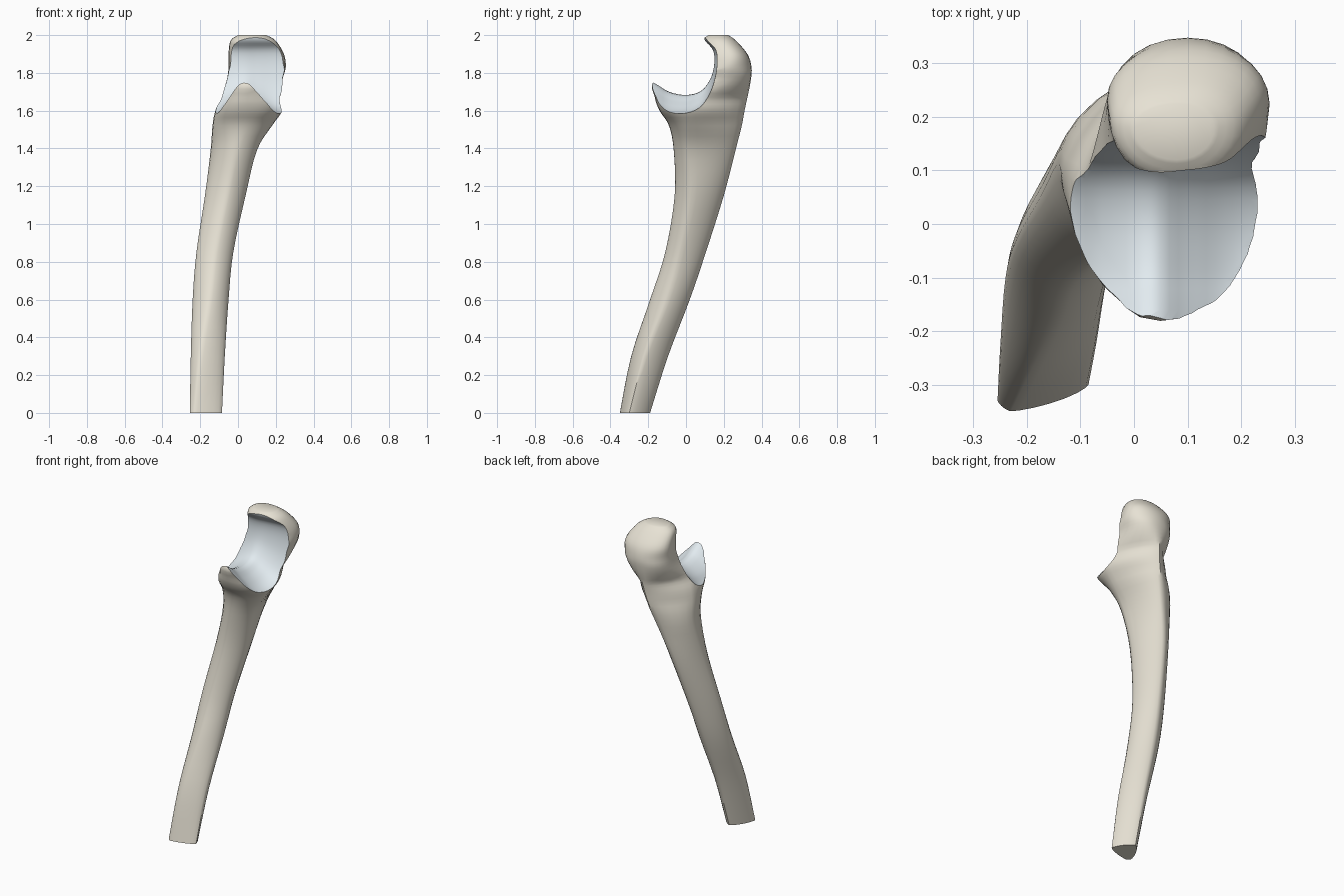
import bpy, bmesh, math

if "Cube" in bpy.data.objects:
    bpy.data.objects.remove(bpy.data.objects["Cube"])


def material(name, rgb):
    m = bpy.data.materials.new(name)
    m.diffuse_color = (*rgb, 1)
    m.use_nodes = True
    m.node_tree.nodes["Principled BSDF"].inputs["Base Color"].default_value = m.diffuse_color
    return m


MATS = [material("bone", (0.80, 0.76, 0.66)), material("cartilage", (0.76, 0.83, 0.87))]


def spline(rows, steps):
    """Catmull-Rom through rows of numbers."""
    out = []
    n = len(rows)
    for i in range(n - 1):
        a, b, c, d = rows[max(i - 1, 0)], rows[i], rows[i + 1], rows[min(i + 2, n - 1)]
        for s in range(steps):
            t = s / steps
            out.append([0.5 * (2 * q + (r - p) * t + (2 * p - 5 * q + 4 * r - u) * t * t
                               + (3 * q - p - 3 * r + u) * t ** 3)
                        for p, q, r, u in zip(a, b, c, d)])
    out.append(list(rows[-1]))
    return out


def loft(name, rings, mat_index):
    bm = bmesh.new()
    vs = [[bm.verts.new(p) for p in ring] for ring in rings]
    n = len(vs[0])
    for a, b in zip(vs, vs[1:]):
        for i in range(n):
            j = (i + 1) % n
            bm.faces.new((a[i], a[j], b[j], b[i]))
    bm.faces.new(vs[0][::-1])
    bm.faces.new(vs[-1])
    bmesh.ops.recalc_face_normals(bm, faces=bm.faces)
    for f in bm.faces:
        f.material_index = mat_index
    me = bpy.data.meshes.new(name)
    bm.to_mesh(me)
    bm.free()
    for m in MATS:
        me.materials.append(m)
    ob = bpy.data.objects.new(name, me)
    bpy.context.collection.objects.link(ob)
    return ob


def section(row, quarter=7):
    """Closed outline through right, back, left and front extremes."""
    z, x0, x1, y0, y1, xf, xb, yl, yr, p = row
    # the back narrows to a ridge where the joint spreads forward
    ridge = max(0, 1 - abs(z - 1.60) / 0.2)
    back = p + (1.4 - p) * min(1, 1.5 * ridge)
    corners = [((x1, yr), (xb, y1)), ((xb, y1), (x0, yl)),
               ((x0, yl), (xf, y0)), ((xf, y0), (x1, yr))]
    pts = []
    for k, (a, b) in enumerate(corners):
        cx, cy = (b[0], a[1]) if k % 2 == 0 else (a[0], b[1])
        # centre of each arc is opposite its outer corner
        e = 2 / (back if k < 2 else p)
        for i in range(quarter):
            t = i / quarter * math.pi / 2
            u, v = math.cos(t) ** e, math.sin(t) ** e
            pts.append((cx + (a[0] - cx) * u + (b[0] - cx) * v,
                        cy + (a[1] - cy) * u + (b[1] - cy) * v, z))
    return pts


# Bone body: z, x min/max, y min/max, x of front/back, y of left/right, roundness
BODY = [
    (0.00, -.255, -.085, -.35, -.19, -.23, -.17, -.33, -.30, 1.4),
    (0.30, -.25, -.07, -.29, -.095, -.20, -.16, -.23, -.22, 1.5),
    (0.60, -.24, -.05, -.19, .02, -.15, -.14, -.10, -.10, 1.6),
    (0.85, -.22, -.025, -.11, .105, -.12, -.11, -.03, -.03, 1.6),
    (1.15, -.175, .04, -.06, .20, -.06, -.06, .05, .03, 1.6),
    (1.39, -.145, .10, -.065, .262, -.01, .01, .11, .02, 1.7),
    (1.52, -.135, .18, -.09, .295, .03, .05, .10, .02, 2.0),
    (1.60, -.12, .235, -.14, .31, .05, .07, .09, .02, 2.5),
    (1.67, -.09, .24, -.165, .325, .05, .08, .08, .03, 2.6),
    (1.76, -.06, .235, -.167, .343, .05, .10, .17, .17, 2.5),
    (1.83, -.05, .253, .03, .347, .06, .10, .22, .22, 2.0),
    (1.90, -.05, .243, .07, .325, .08, .10, .23, .23, 2.1),
    (1.97, -.04, .20, .083, .265, .08, .10, .19, .19, 2.1),
    (2.00, .00, .15, .12, .225, .08, .08, .18, .18, 2.0),
]
bone = loft("forearm_bone", [section(r) for r in spline(BODY, 4)], 0)

# Notch profile from coronoid tip to beak: y, z, sideways drop weight
NOTCH = spline([(-.30, 1.82, 1), (-.16, 1.742, 1), (-.09, 1.70, .9), (0, 1.683, .75),
                (.08, 1.705, .6), (.13, 1.77, .35), (.15, 1.85, .1),
                (.143, 1.92, 0), (.105, 1.965, 0), (.095, 1.985, 0)], 4)
# Saddle shape: x, drop either side of the central ridge
SADDLE = spline([(-.30, .22), (-.13, .14), (-.06, .065), (.03, 0), (.10, .05),
                 (.17, .105), (.24, .13), (.40, .15)], 4)
rings = []
for x, drop in SADDLE:
    ring = [(x, y + 0.12 * drop * (1 - w), z - drop * w) for y, z, w in NOTCH]
    rings.append(ring + [(x, ring[-1][1], 2.3), (x, -.30, 2.3)])
cutter = loft("notch_cutter", rings, 1)
cutter.hide_render = True

# Carve the joint notch, keeping the cartilage colour on the cut
mod = bone.modifiers.new("notch", 'BOOLEAN')
mod.operation = 'DIFFERENCE'
mod.solver = 'EXACT'
mod.object = cutter
bpy.context.view_layer.objects.active = bone
bone.select_set(True)
bpy.ops.object.modifier_apply(modifier=mod.name)
bpy.data.objects.remove(cutter)
bpy.ops.object.shade_smooth_by_angle(angle=math.radians(40))
